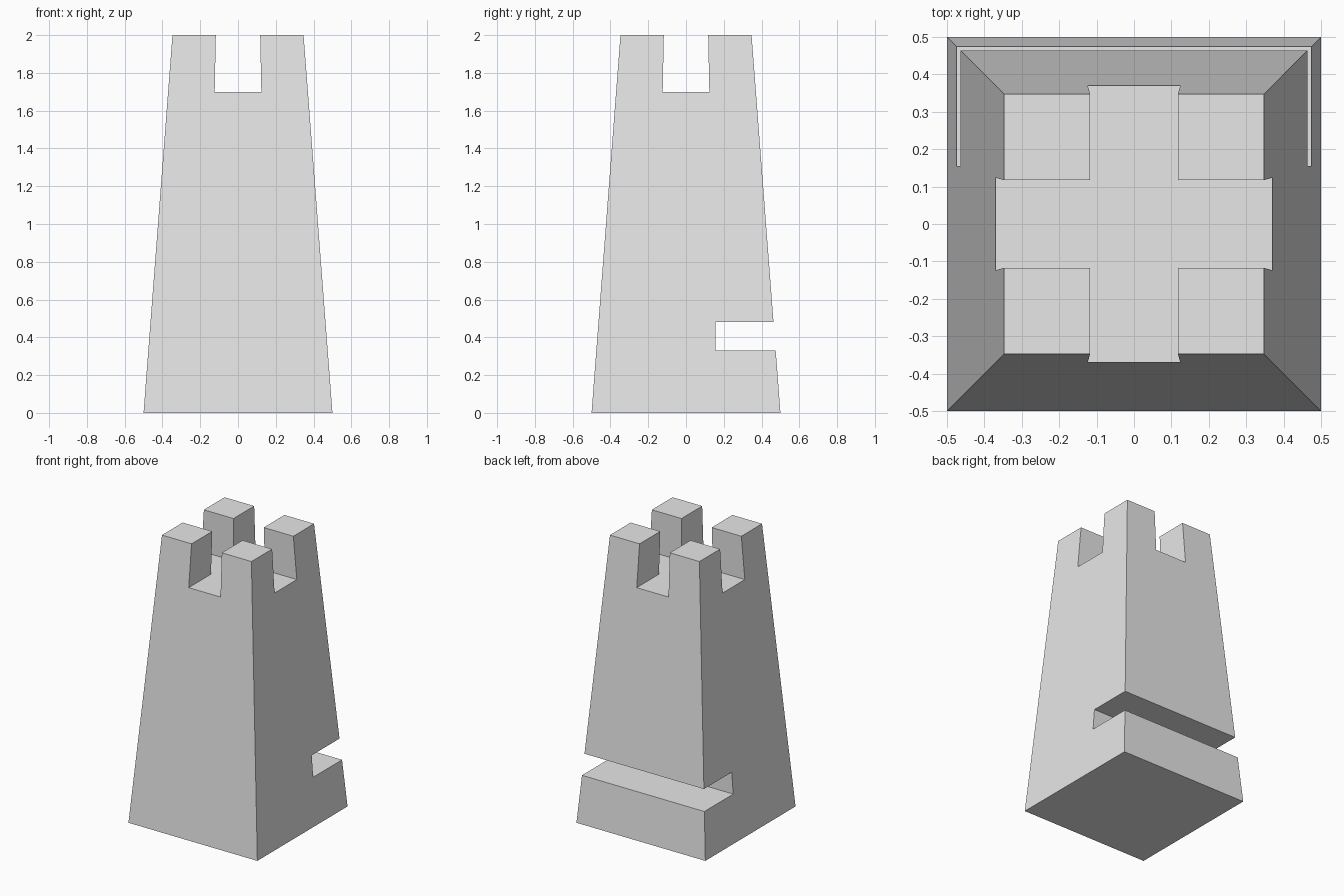
import bpy
import bmesh
from mathutils import Matrix

cube = bpy.data.objects.get("Cube")
if cube:
    bpy.data.objects.remove(cube, do_unlink=True)

stone = bpy.data.materials.new("pale grey stone")
stone.use_nodes = True
GREY = (0.8, 0.8, 0.8, 1)
stone.diffuse_color = GREY
stone.node_tree.nodes["Principled BSDF"].inputs["Base Color"].default_value = GREY


def prism(name, profile, length, turn=0):
    """Extrude a (y, z) profile along x, then turn it about z."""
    bm = bmesh.new()
    face = bm.faces.new([bm.verts.new((-length / 2, y, z)) for y, z in profile])
    moved = bmesh.ops.extrude_face_region(bm, geom=[face])["geom"]
    verts = [v for v in moved if isinstance(v, bmesh.types.BMVert)]
    bmesh.ops.translate(bm, verts=verts, vec=(length, 0, 0))
    bmesh.ops.rotate(bm, verts=bm.verts, matrix=Matrix.Rotation(turn, 3, "Z"))
    bmesh.ops.recalc_face_normals(bm, faces=bm.faces)
    mesh = bpy.data.meshes.new(name)
    bm.to_mesh(mesh)
    bm.free()
    mesh.materials.append(stone)
    obj = bpy.data.objects.new(name, mesh)
    bpy.context.collection.objects.link(obj)
    return obj


# Tapered square tower
BASE, TOP, HEIGHT = 0.5, 0.347, 2.0
tower = prism("tower", [(-BASE, 0), (BASE, 0), (BASE, HEIGHT), (-BASE, HEIGHT)], 2 * BASE)
for v in tower.data.vertices:
    if v.co.z > 1:
        v.co.x *= TOP / BASE
        v.co.y *= TOP / BASE

# Crossing battlement gaps, slightly wider at the floor, and the rear slot
gap = [(-0.1235, 1.7), (0.1235, 1.7), (0.1155, 2.1), (-0.1155, 2.1)]
slot = [(0.155, 0.33), (0.7, 0.33), (0.7, 0.48), (0.155, 0.48)]
cutters = [
    prism("gap_cutter_x", gap, 2),
    prism("gap_cutter_y", gap, 2, 1.5707963),
    prism("slot_cutter", slot, 2),
]
for cutter in cutters:
    cutter.hide_render = True
    cut = tower.modifiers.new(cutter.name, "BOOLEAN")
    cut.operation = "DIFFERENCE"
    cut.solver = "EXACT"
    cut.object = cutter

# Bake the cuts and discard the cutters
bpy.context.view_layer.update()
graph = bpy.context.evaluated_depsgraph_get()
carved = bpy.data.meshes.new_from_object(tower.evaluated_get(graph))
tower.modifiers.clear()
tower.data = carved
carved.name = "tower"
for cutter in cutters:
    bpy.data.objects.remove(cutter, do_unlink=True)
